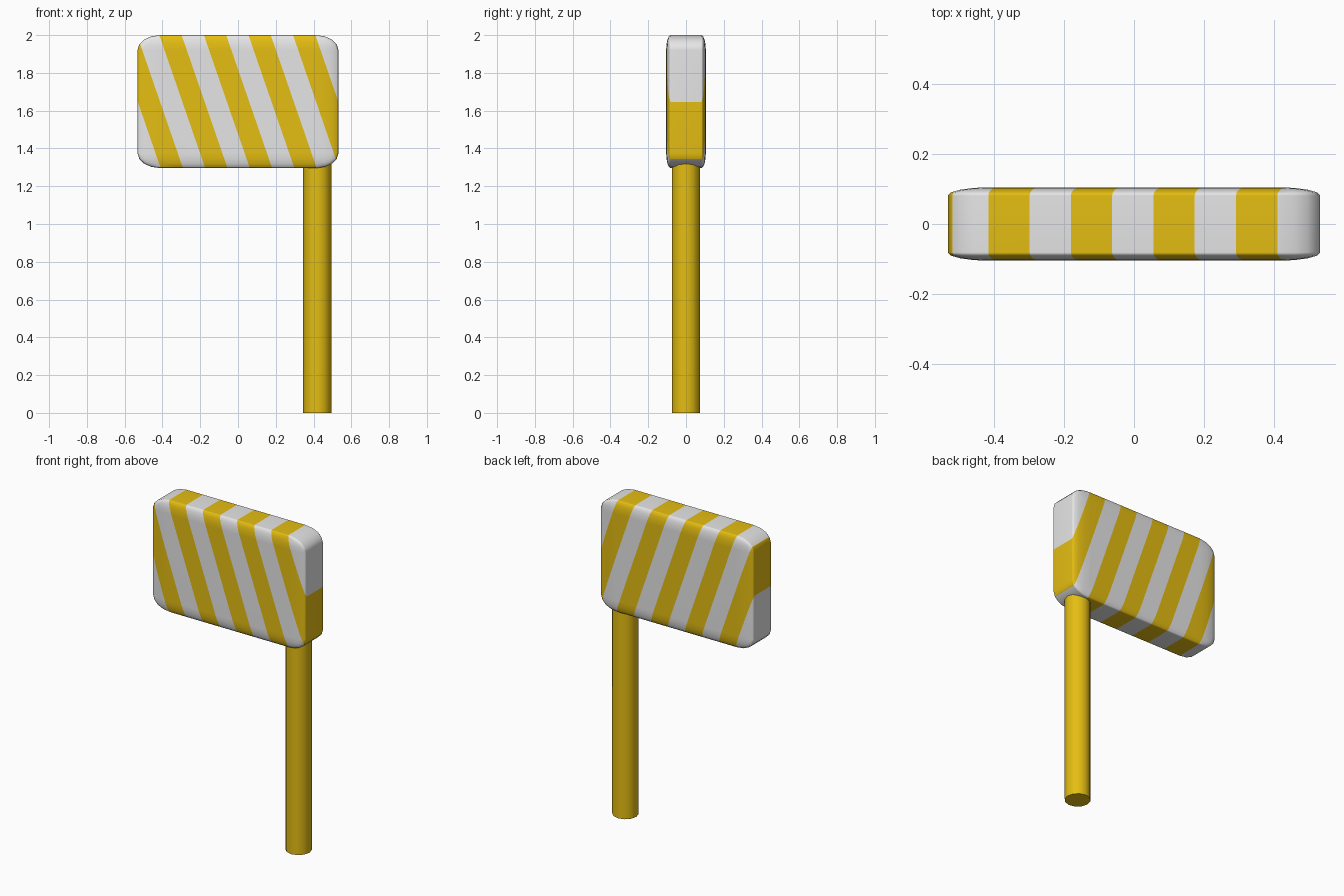
import bpy, bmesh
from mathutils import Vector, Matrix

if "Cube" in bpy.data.objects:
    bpy.data.objects.remove(bpy.data.objects["Cube"])


def material(name, rgb):
    m = bpy.data.materials.new(name)
    m.diffuse_color = (*rgb, 1.0)
    m.use_nodes = True
    m.node_tree.nodes["Principled BSDF"].inputs["Base Color"].default_value = m.diffuse_color
    return m


white = material("white", (0.79, 0.79, 0.79))
yellow = material("yellow", (0.78, 0.51, 0.006))


def finish(bm, name, mats, angle):
    me = bpy.data.meshes.new(name)
    bm.to_mesh(me)
    bm.free()
    ob = bpy.data.objects.new(name, me)
    bpy.context.collection.objects.link(ob)
    for m in mats:
        me.materials.append(m)
    bpy.ops.object.select_all(action='DESELECT')
    ob.select_set(True)
    bpy.context.view_layer.objects.active = ob
    bpy.ops.object.shade_smooth_by_angle(angle=angle)
    return ob


# Sign panel: rounded unit cube stretched to the panel size
SIZE = Vector((1.064, 0.21, 0.704))
MID_Z = 2.0 - SIZE.z / 2
bm = bmesh.new()
bmesh.ops.create_cube(bm, size=1)
bmesh.ops.bevel(bm, geom=bm.edges[:], offset=0.113, segments=4,
                profile=0.5, affect='EDGES', clamp_overlap=True)
bmesh.ops.transform(bm, matrix=Matrix.Diagonal((*SIZE, 1)), verts=bm.verts[:])
bmesh.ops.translate(bm, vec=(0, 0, MID_Z), verts=bm.verts[:])

# Slanted stripes: cut along parallel planes, then colour every second band
PERIOD, SLANT = 0.236, 0.345
for i in range(-6, 6):
    bmesh.ops.bisect_plane(bm, geom=bm.verts[:] + bm.edges[:] + bm.faces[:], dist=1e-5,
                           plane_co=((i + 0.5) * PERIOD / 2, 0, MID_Z),
                           plane_no=Vector((1, 0, SLANT)).normalized())
for f in bm.faces:
    c = f.calc_center_median()
    u = c.x + SLANT * (c.z - MID_Z)
    f.material_index = 1 if round(u / (PERIOD / 2)) % 2 == 0 else 0
panel = finish(bm, "sign_panel", [white, yellow], 1.0)
wn = panel.modifiers.new("weighted_normals", 'WEIGHTED_NORMAL')
wn.keep_sharp = True

# Post under the right end, running up into the panel
POST_TOP = 1.40
bm = bmesh.new()
bmesh.ops.create_cone(bm, cap_ends=True, segments=12, radius1=0.075, radius2=0.075,
                      depth=POST_TOP, matrix=Matrix.Translation((0.42, 0, POST_TOP / 2)))
finish(bm, "post", [yellow], 0.7)
